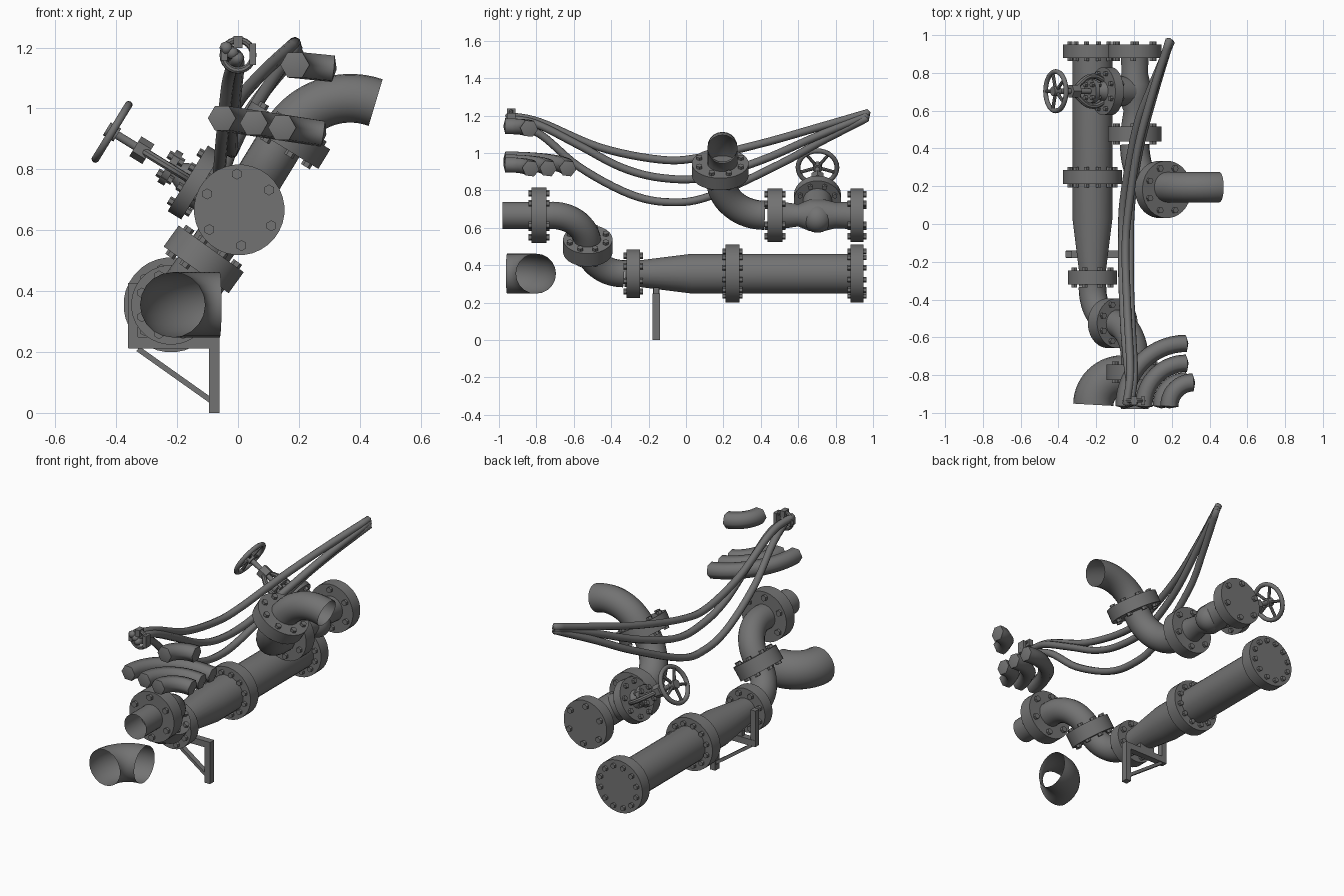
import bpy, bmesh, math
from mathutils import Vector as V, Matrix

if "Cube" in bpy.data.objects:
    bpy.data.objects.remove(bpy.data.objects["Cube"])

# dark grey paint shared by every part
STEEL = bpy.data.materials.new("dark_grey")
STEEL.diffuse_color = (.17, .17, .17, 1)
STEEL.use_nodes = True
STEEL.node_tree.nodes["Principled BSDF"].inputs["Base Color"].default_value = STEEL.diffuse_color


def finish(name, bm, angle=40):
    bmesh.ops.remove_doubles(bm, verts=bm.verts, dist=1e-5)
    bmesh.ops.recalc_face_normals(bm, faces=bm.faces)
    me = bpy.data.meshes.new(name)
    bm.to_mesh(me)
    bm.free()
    me.materials.append(STEEL)
    ob = bpy.data.objects.new(name, me)
    bpy.context.collection.objects.link(ob)
    bpy.ops.object.select_all(action='DESELECT')
    ob.select_set(True)
    bpy.context.view_layer.objects.active = ob
    bpy.ops.object.shade_smooth_by_angle(angle=math.radians(angle))
    return ob


def skin(bm, rings):
    for a, b in zip(rings, rings[1:]):
        n = len(a)
        for i in range(n):
            bm.faces.new((a[i], a[(i + 1) % n], b[(i + 1) % n], b[i]))


def lathe(bm, origin, axis, profile, n=24):
    """Revolve (distance, radius) pairs about an axis."""
    rot = V(axis).to_track_quat('Z', 'Y')
    rings = []
    for s, r in profile:
        rings.append([bm.verts.new(V(origin) + rot @ V((
            r * math.cos(math.tau * (i + .5) / n), r * math.sin(math.tau * (i + .5) / n), s)))
            for i in range(n)])
    skin(bm, rings)


def turned(name, origin, axis, profile, n=24):
    bm = bmesh.new()
    lathe(bm, origin, axis, profile, n)
    return finish(name, bm)


def sweep(name, pts, r, n=20, tip=None, closed=False, angle=40):
    """Tube along a path; tip gives short pointed end caps."""
    pts = [V(p) for p in pts]
    tans = []
    for i in range(len(pts)):
        if closed:
            t = pts[(i + 1) % len(pts)] - pts[i - 1]
        else:
            t = pts[min(i + 1, len(pts) - 1)] - pts[max(i - 1, 0)]
        tans.append(t.normalized())
    up = tans[0].orthogonal().normalized() if abs(tans[0].z) > .9 else V((0, 0, 1))
    bm = bmesh.new()
    rings = []
    for p, t in zip(pts, tans):
        up = (up - t * up.dot(t)).normalized()
        side = t.cross(up)
        rings.append([bm.verts.new(p + r * (side * math.cos(math.tau * i / n) + up * math.sin(math.tau * i / n)))
                      for i in range(n)])
    skin(bm, rings + ([rings[0]] if closed else []))
    if tip is not None:
        for ring, p in ((rings[0], pts[0] - tans[0] * tip), (rings[-1], pts[-1] + tans[-1] * tip)):
            c = bm.verts.new(p)
            for i in range(n):
                bm.faces.new((ring[i], ring[(i + 1) % n], c))
    return finish(name, bm, angle)


def elbow(start, d0, d1, R, turn=90, steps=14):
    """Arc from heading d0 toward perpendicular heading d1."""
    start, d0, d1 = V(start), V(d0), V(d1)
    return [start + R * (d0 * math.sin(a) + d1 * (1 - math.cos(a)))
            for a in (math.radians(turn) * i / steps for i in range(steps + 1))]


def flange(name, c, axis, r, t, bolts, br=.017, spin=.5):
    """Solid disc with hex bolts sticking out on both faces."""
    bm = bmesh.new()
    c, axis = V(c), V(axis).normalized()
    lathe(bm, c, axis, [(-t / 2, 0), (-t / 2, r), (t / 2, r), (t / 2, 0)], 32)
    rot = axis.to_track_quat('Z', 'Y')
    for i in range(bolts):
        a = math.tau * (i + spin) / bolts
        p = c + rot @ V((math.sin(a), math.cos(a), 0)) * r * .79
        h = t / 2 + .016
        lathe(bm, p, axis, [(-h, 0), (-h, br), (h, br), (h, 0)], 6)
    return finish(name, bm)


def box(name, c, size, tilt=0):
    bm = bmesh.new()
    bmesh.ops.create_cube(bm, size=1, matrix=Matrix.Translation(c) @ Matrix.Rotation(tilt, 4, 'Y')
                          @ Matrix.Diagonal((*size, 1)))
    return finish(name, bm)


def heading(deg):
    return V((math.cos(math.radians(deg)), 0, math.sin(math.radians(deg))))


def spline(ctrl, per=6):
    """Catmull-Rom path through the control points."""
    c = [V(p) for p in ctrl]
    c = [2 * c[0] - c[1]] + c + [2 * c[-1] - c[-2]]
    out = []
    for i in range(1, len(c) - 2):
        p0, p1, p2, p3 = c[i - 1:i + 3]
        for k in range(per):
            t = k / per
            out.append(.5 * (2 * p1 + (p2 - p0) * t + (2 * p0 - 5 * p1 + 4 * p2 - p3) * t * t
                             + (3 * p1 - p0 - 3 * p2 + p3) * t ** 3))
    return out + [c[-2]]


Y = V((0, 1, 0))
LOW, UP = V((-.22, 0, .355)), V((.004, 0, .667))

# lower pipe run with reducer
turned("lower_pipe", LOW, Y, [(.93, .107), (.03, .107), (-.24, .073), (-.33, .073)])
flange("lower_end_flange", LOW + Y * .915, Y, .156, .07, 12, .015)
flange("lower_joint_flange", LOW + Y * .248, Y, .156, .075, 12, .015)
flange("reducer_flange", LOW - Y * .283, Y, .131, .072, 8)

# S-bend of two elbows up to the front outlet
rise = (UP - LOW).normalized()
half = (UP - LOW).length / 2
mid = (LOW + UP) / 2 - Y * .525
sweep("lower_elbow", elbow(LOW - Y * (.525 - half), -Y, rise, half), .073)
sweep("upper_elbow", elbow(mid, rise, -Y, half), .073)
flange("s_bend_flange", mid - rise * .008, rise, .132, .085, 8)
turned("outlet_pipe", UP, Y, [(-.71, .073), (-.98, .073)])
flange("outlet_flange", UP - Y * .785, Y, .149, .08, 6, .018, .06)

# upper run: rear elbow and open top bend
d = heading(58.5)
sweep("rising_elbow", elbow(UP + Y * .42, -Y, d, .237) + [UP + Y * .183 + d * .3], .078)
flange("rising_flange", UP + Y * .183 + d * .288, d, .152, .075, 8)
sweep("open_top_bend", elbow(UP + Y * .195 + d * .29, d, heading(-31.5), .25, 78), .08)

# stop valve
flange("valve_front_flange", UP + Y * .477, Y, .143, .08, 6, spin=.06)
flange("valve_rear_flange", UP + Y * .915, Y, .143, .07, 6, spin=.06)
turned("valve_body", UP, Y, [(.5, .075), (.6, .06), (.66, .085), (.74, .085), (.8, .07), (.9, .075)])
v = heading(148.5)
side = V((0, 1, 0))
vc = UP + Y * .703
dome = [(-.03 - .078 * math.cos(a), .078 * math.sin(a)) for a in (math.pi / 2 * k / 6 for k in range(7))]
turned("valve_bonnet", vc, v, dome + [(.15, .078)])
flange("bonnet_flange", vc + v * .172, v, .127, .052, 8, .014)
turned("packing_gland", vc, v, [(.19, .055), (.22, .045), (.25, .03), (.27, .03), (.27, 0)])
flange("gland_plate", vc + v * .265, v, .062, .025, 4, .014)
for k, s in enumerate((-1, 1)):
    sweep(f"yoke_arm_{k}", spline([vc + v * a + side * s * b for a, b in
                                   ((.19, .055), (.24, .078), (.29, .075), (.33, .05), (.37, .015))], 4),
          .014, 8, 0)
turned("yoke_nut", vc, v, [(.35, 0), (.35, .038), (.4, .038), (.4, 0)], 6)
turned("valve_stem", vc, v, [(.2, .014), (.505, .014), (.505, 0)], 12)

# handwheel
wc = vc + v * .49
u = v.cross(side)
wheel = lambda a, r: wc + r * (side * math.cos(a) + u * math.sin(a))
sweep("handwheel_rim", [wheel(math.tau * i / 32, .104) for i in range(32)], .013, 10, closed=True)
turned("handwheel_hub", wc, v, [(-.02, 0), (-.02, .025), (.02, .025), (.02, 0)], 16)
for i in range(5):
    a = math.tau * i / 5 + math.pi / 2
    sweep(f"handwheel_spoke_{i}", [wheel(a, .01), wheel(a, .1)], .009, 8, 0)

# support bracket
box("bracket_post", (-.078, -.16, .125), (.036, .04, .25))
box("bracket_bar", (-.21, -.16, .231), (.3, .04, .038))
box("bracket_tab", (-.345, -.16, .32), (.033, .035, .215))
box("bracket_saddle", (-.22, -.16, .262), (.1, .03, .04))
box("bracket_brace", (-.208, -.16, .125), (.295, .03, .018), math.atan2(.17, .24))

# loose large elbow at the front
sweep("front_large_elbow", elbow((-.215, -.957, .355), Y, V((1, 0, 0)), .155), .107)

# hose elbows, fanned in a slightly tilted plane
fan = V((1, 0, -.155)).normalized()
for k, (x, z) in enumerate(((-.053, .968), (.052, .952), (.145, .937))):
    sweep(f"hose_elbow_{k}", elbow((x, -.965, z), Y, fan, .28 - x), .046, 6, .012, angle=62)
sweep("upper_hose_elbow", elbow((.187, -.965, 1.143), Y, V((.995, 0, -.1)), .126), .048, 6, .012, angle=62)

# hanging cables
ends = ((-.02, -.955, 1.2), (.192, .975, 1.215))
sags = (
    [(-.02, -.78, 1.165), (-.035, -.46, 1.03), (-.045, -.14, .965), (-.03, .07, .975), (.02, .4, 1.05), (.1, .7, 1.135)],
    [(0, -.8, 1.155), (-.01, -.57, 1.04), (-.02, -.35, .925), (-.02, -.14, .868), (-.015, .1, .868), (.03, .4, .96),
     (.11, .7, 1.09)],
    [(-.03, -.78, 1.1), (-.05, -.57, .925), (-.062, -.3, .78), (-.063, -.085, .737), (-.055, .13, .77),
     (.01, .5, .94), (.09, .72, 1.06)])
for k, sag in enumerate(sags):
    off = V((.02 * (k - 1), 0, -.016 * k))
    path = [V(ends[0]) + off] + sag + [V(ends[1]) + V((.004 * (k - 1), -.004 * k, -.014 * k))]
    sweep(f"cable_{k}", spline(path), .021, 8, .012, angle=60)

# cable clamp
ring = [V((.05 * math.cos(a), -.935, 1.175 + .05 * math.sin(a))) for a in (math.tau * i / 24 for i in range(24))]
sweep("clamp_ring", ring, .011, 8, closed=True)
box("clamp_lug", (.048, -.935, 1.178), (.022, .045, .07))
box("clamp_top_tab", (0, -.935, 1.218), (.03, .045, .04))
box("clamp_left_tab", (-.045, -.935, 1.178), (.022, .045, .04))
